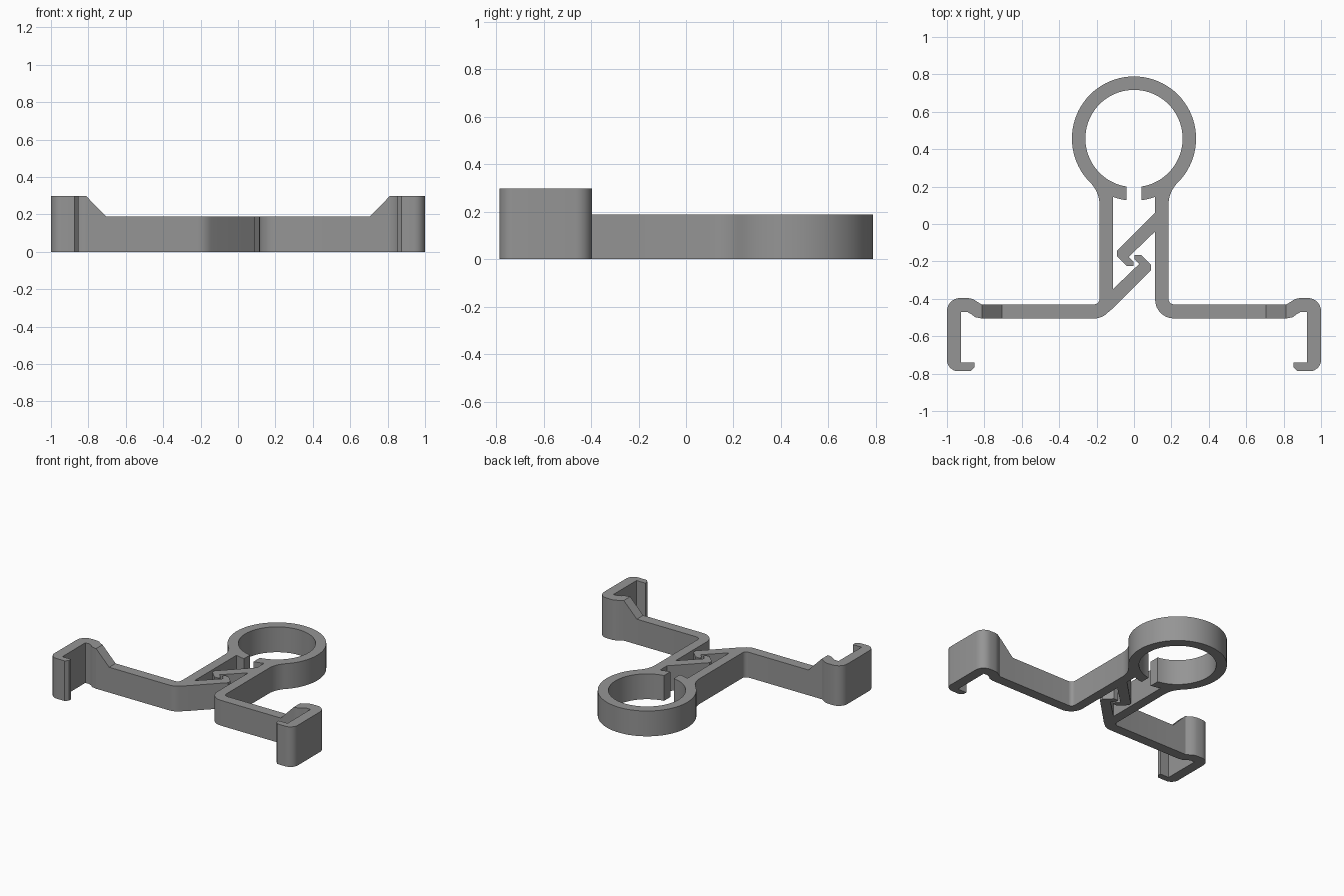
import bpy, bmesh, math

if "Cube" in bpy.data.objects:
    bpy.data.objects.remove(bpy.data.objects["Cube"])

LOW, HIGH = 0.188, 0.298            # body height and end clip height
RAMP_IN, RAMP_OUT = 0.705, 0.812    # ramp between them along x
RING_Y, R_OUT, R_IN = 0.457, 0.332, 0.26
GAP, LEG_IN, LEG_OUT = 0.04, 0.113, 0.184


def arc(cx, cy, r, a0, a1, n):
    return [(cx + r * math.cos(math.radians(a0 + (a1 - a0) * i / n)),
             cy + r * math.sin(math.radians(a0 + (a1 - a0) * i / n)))
            for i in range(n + 1)]


def mirror(pts):
    return [(-x, y) for x, y in pts]


def side(start):
    """Right-hand contour: elbow, arm, end clip, back along the arm, up the leg."""
    return (arc(0.213, -0.405, 0.1, start, 270, 8)
            # inside of the end clip and its lip
            + [(0.815, -0.505), (0.85, -0.498), (0.87, -0.482), (0.892, -0.47),
               (0.925, -0.47), (0.925, -0.74), (0.853, -0.74),
               (0.853, -0.765), (0.873, -0.787)]
            # rounded outside of the end clip
            + arc(0.94, -0.727, 0.06, 270, 360, 8)
            + arc(0.93, -0.466, 0.07, 0, 90, 8)
            + [(0.885, -0.396), (0.86, -0.402), (0.84, -0.415), (0.815, -0.43)]
            # inner elbow, then the flare from leg to ring
            + arc(LEG_OUT + 0.03, -0.40, 0.03, 270, 180, 5)
            + arc(0.357, 0.10, 0.173, 180, 135, 8))


# latch hook growing from the right leg, and its twin turned half round
hook = [(LEG_IN, -0.04), (-0.02, -0.168), (-0.028, -0.176), (-0.002, -0.202),
        (-0.002, -0.224), (-0.038, -0.224), (-0.092, -0.17), (-0.092, -0.143),
        (LEG_IN, 0.062)]
twin = [(-x, -0.389 - y) for x, y in hook]

# ring opening
a_in = math.degrees(math.asin(GAP / R_IN))
a_gap = math.degrees(math.asin(GAP / R_OUT))
a_leg = math.degrees(math.asin(LEG_IN / R_OUT))
tab = arc(0, RING_Y, R_OUT, 270 + a_leg, 270 + a_gap, 4)

outline = (arc(0, RING_Y, R_IN, -90 + a_in, 270 - a_in, 72)
           + mirror(tab[::-1])
           + twin
           + mirror(side(225))
           + arc(0, RING_Y, R_OUT, 225, -45, 60)[1:-1]
           + side(180)[::-1]
           + hook
           + tab)

# flat profile, split where the ramps begin and end
bm = bmesh.new()
bm.faces.new([bm.verts.new((x, y, 0)) for x, y in outline])
for x in (-RAMP_OUT, -RAMP_IN, RAMP_IN, RAMP_OUT):
    bmesh.ops.bisect_plane(bm, geom=bm.verts[:] + bm.edges[:] + bm.faces[:],
                           dist=1e-5, plane_co=(x, 0, 0), plane_no=(1, 0, 0))

# raise the top, with taller ends
ext = bmesh.ops.extrude_face_region(bm, geom=bm.faces[:], use_keep_orig=True)
for v in ext["geom"]:
    if isinstance(v, bmesh.types.BMVert):
        t = (abs(v.co.x) - RAMP_IN) / (RAMP_OUT - RAMP_IN)
        v.co.z = LOW + (HIGH - LOW) * min(1, max(0, t))
bmesh.ops.recalc_face_normals(bm, faces=bm.faces[:])

mesh = bpy.data.meshes.new("spring_clip_bracket")
bm.to_mesh(mesh)
bm.free()
body = bpy.data.objects.new("spring_clip_bracket", mesh)
bpy.context.collection.objects.link(body)

grey = bpy.data.materials.new("mid_grey")
grey.diffuse_color = (0.3, 0.3, 0.3, 1)
grey.use_nodes = True
grey.node_tree.nodes["Principled BSDF"].inputs["Base Color"].default_value = grey.diffuse_color
mesh.materials.append(grey)

bpy.context.view_layer.objects.active = body
body.select_set(True)
bpy.ops.object.shade_smooth_by_angle(angle=math.radians(30))
